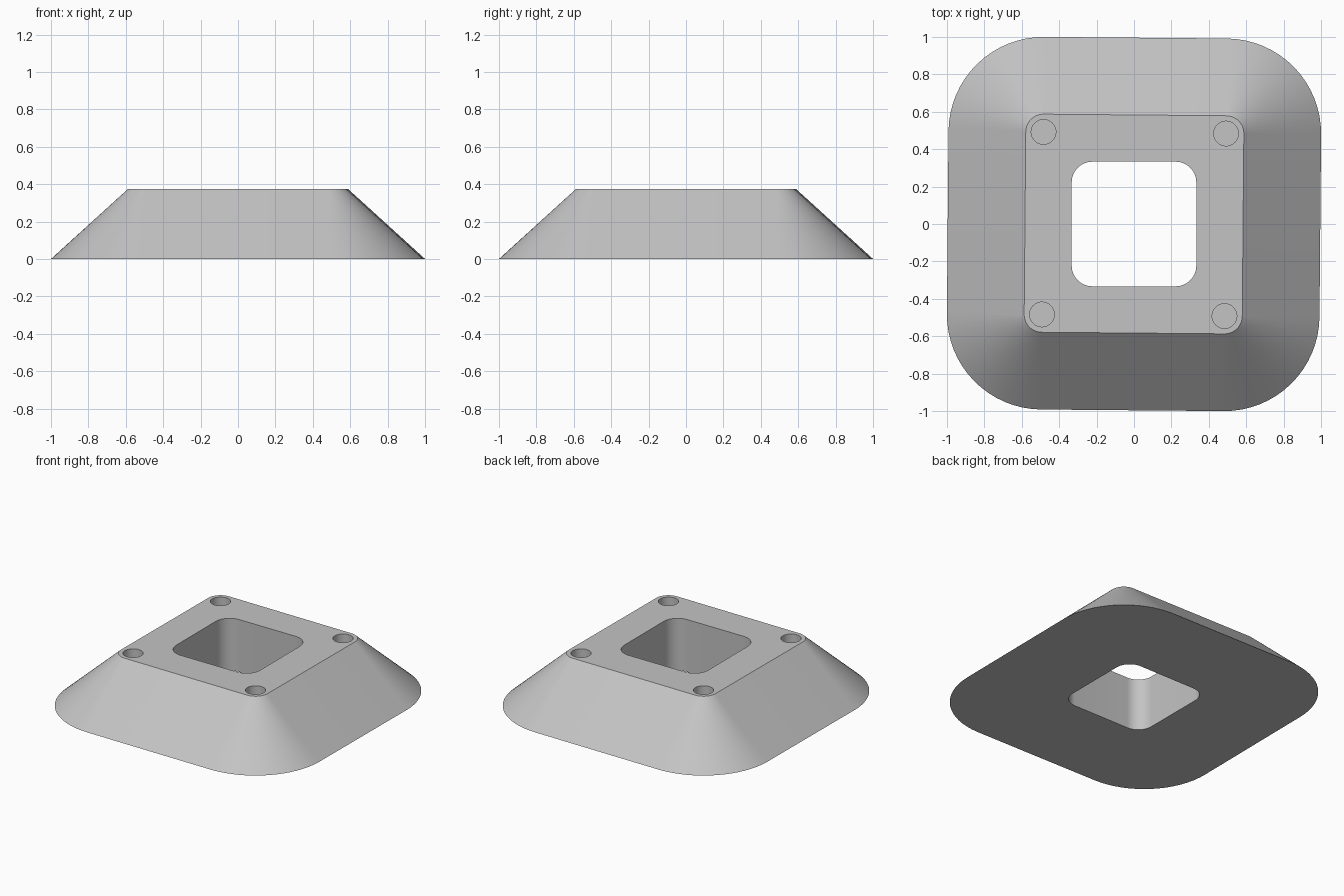
import bpy, bmesh, math
from mathutils import Matrix

cube = bpy.data.objects.get("Cube")
if cube:
    bpy.data.objects.remove(cube, do_unlink=True)

HEIGHT = 0.375
CORNER = 0.488             # shared centre of corner arcs and screw holes
TWIST = math.radians(-0.5)  # the outer body sits slightly turned


def rounded_square(centre, radius, z, steps=16):
    """Outline of a square whose corner arcs are centred at +-centre."""
    points = []
    for quarter in range(4):
        mid = math.radians(45 + 90 * quarter)
        cx = math.copysign(centre, math.cos(mid))
        cy = math.copysign(centre, math.sin(mid))
        for i in range(steps + 1):
            a = math.pi / 2 * (quarter + i / steps)
            points.append((cx + radius * math.cos(a), cy + radius * math.sin(a), z))
    return points


def loft(name, lower, upper, turn=0.0):
    """Closed solid between two matching outlines."""
    bm = bmesh.new()
    low = [bm.verts.new(p) for p in lower]
    top = [bm.verts.new(p) for p in upper]
    n = len(low)
    for i in range(n):
        j = (i + 1) % n
        bm.faces.new((low[i], low[j], top[j], top[i]))
    bm.faces.new(low[::-1])
    bm.faces.new(top)
    bm.transform(Matrix.Rotation(turn, 4, "Z"))
    mesh = bpy.data.meshes.new(name)
    bm.to_mesh(mesh)
    bm.free()
    obj = bpy.data.objects.new(name, mesh)
    bpy.context.collection.objects.link(obj)
    return obj


def cut(target, cutter):
    """Subtract the cutter and discard it."""
    cutter.hide_render = True
    mod = target.modifiers.new("cut", "BOOLEAN")
    mod.operation = "DIFFERENCE"
    mod.solver = "EXACT"
    mod.object = cutter
    bpy.ops.object.select_all(action="DESELECT")
    bpy.context.view_layer.objects.active = target
    target.select_set(True)
    bpy.ops.object.modifier_apply(modifier=mod.name)
    bpy.data.objects.remove(cutter, do_unlink=True)


# Flared base with concentric rounded corners
base = loft("flared_base",
            rounded_square(CORNER, 0.508, 0),
            rounded_square(CORNER, 0.095, HEIGHT), TWIST)

# Central square opening
cut(base, loft("opening_cutter",
               rounded_square(0.223, 0.11, -0.1),
               rounded_square(0.223, 0.11, HEIGHT + 0.1)))

# Blind screw holes in the four corners
HOLE_DEPTH = 0.25
for sx in (-1, 1):
    for sy in (-1, 1):
        spot = Matrix.Rotation(TWIST, 4, "Z") @ Matrix.Translation(
            (sx * CORNER, sy * CORNER, HEIGHT))
        bpy.ops.mesh.primitive_cylinder_add(
            vertices=48, radius=0.066, depth=2 * HOLE_DEPTH,
            location=spot.to_translation())
        cut(base, bpy.context.object)

# Plain grey finish
grey = bpy.data.materials.new("light_grey")
grey.use_nodes = True
colour = (0.55, 0.55, 0.55, 1)
grey.diffuse_color = colour
grey.node_tree.nodes["Principled BSDF"].inputs["Base Color"].default_value = colour
base.data.materials.clear()
base.data.materials.append(grey)

bpy.ops.object.select_all(action="DESELECT")
base.select_set(True)
bpy.context.view_layer.objects.active = base
bpy.ops.object.shade_smooth_by_angle(angle=math.radians(30))
